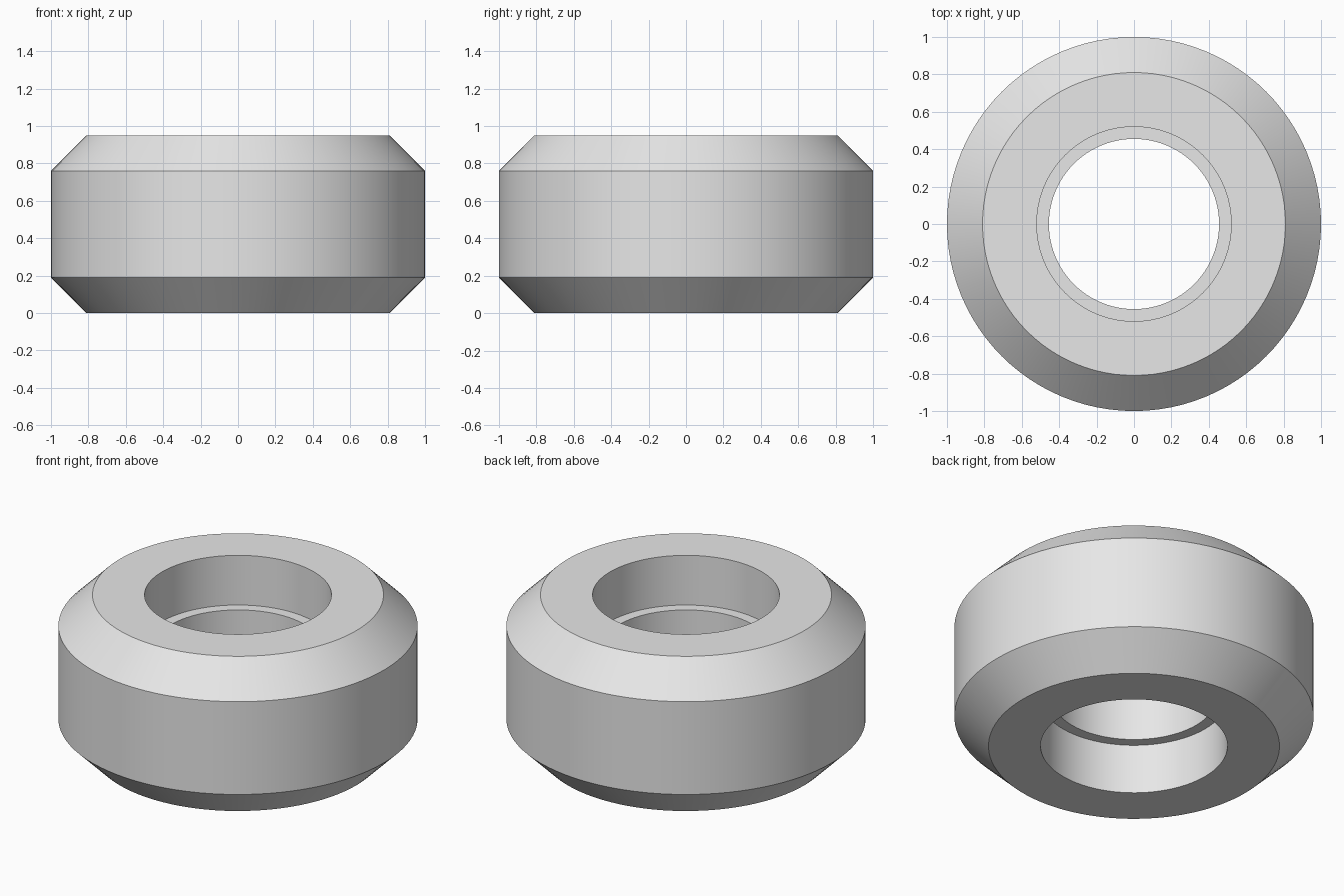
import bpy
import bmesh
from math import cos, sin, tau, radians

cube = bpy.data.objects.get("Cube")
if cube:
    bpy.data.objects.remove(cube, do_unlink=True)

SEGMENTS = 96
HEIGHT = 0.95
CHAMFER = 0.19
BORE, LIP = 0.52, 0.455       # recess radius and inner lip radius
LIP_LOW, LIP_HIGH = 0.305, 0.645

light_grey = bpy.data.materials.new("light grey")
light_grey.use_nodes = True
colour = (0.8, 0.8, 0.8, 1.0)
light_grey.diffuse_color = colour
light_grey.node_tree.nodes["Principled BSDF"].inputs["Base Color"].default_value = colour


def lathe(name, profile, material):
    """Turn a closed (radius, height) profile around the z axis."""
    bm = bmesh.new()
    rings = [[bm.verts.new((r * cos(tau * i / SEGMENTS), r * sin(tau * i / SEGMENTS), z))
              for i in range(SEGMENTS)] for r, z in profile]
    for k, ring in enumerate(rings):
        following = rings[(k + 1) % len(rings)]
        for i in range(SEGMENTS):
            j = (i + 1) % SEGMENTS
            bm.faces.new((ring[i], ring[j], following[j], following[i]))
    bmesh.ops.recalc_face_normals(bm, faces=bm.faces)
    mesh = bpy.data.meshes.new(name)
    bm.to_mesh(mesh)
    bm.free()
    mesh.materials.append(material)
    obj = bpy.data.objects.new(name, mesh)
    bpy.context.collection.objects.link(obj)
    bpy.ops.object.select_all(action="DESELECT")
    obj.select_set(True)
    bpy.context.view_layer.objects.active = obj
    bpy.ops.object.shade_smooth_by_angle(angle=radians(30))
    return obj


# Chamfered roller with a recess at each end and a lip inside the bore
lathe("roller_wheel", [
    (BORE, 0), (1 - CHAMFER, 0), (1, CHAMFER),
    (1, HEIGHT - CHAMFER), (1 - CHAMFER, HEIGHT), (BORE, HEIGHT),
    (BORE, LIP_HIGH), (LIP, LIP_HIGH), (LIP, LIP_LOW), (BORE, LIP_LOW),
], light_grey)
